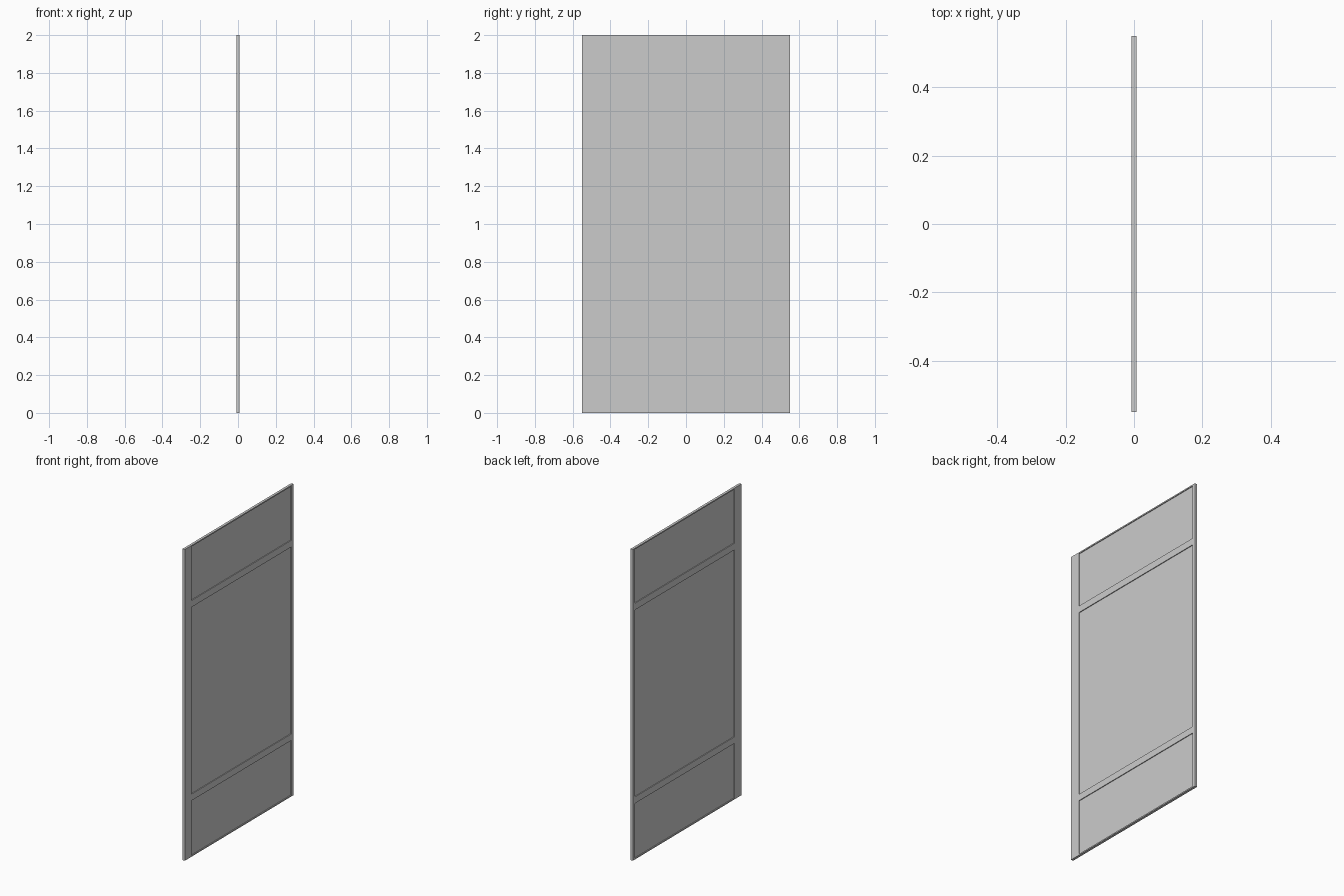
import bpy

if "Cube" in bpy.data.objects:
    bpy.data.objects.remove(bpy.data.objects["Cube"])

T = 0.016                      # frame thickness
HALF_W, HEIGHT = 0.551, 2.0    # outer size
Y0, Y1 = -0.482, 0.531         # opening between the stiles


def box(name, thick, y0, y1, z0, z1):
    bpy.ops.mesh.primitive_cube_add(size=1, location=(0, (y0 + y1) / 2, (z0 + z1) / 2))
    ob = bpy.context.object
    ob.name = name
    ob.scale = (thick, y1 - y0, z1 - z0)
    bpy.ops.object.transform_apply(location=False, rotation=False, scale=True)
    return ob


# Stiles: wide on one side, narrow on the other
box("wide_stile", T, -HALF_W, Y0, 0, HEIGHT)
box("narrow_stile", T, Y1, HALF_W, 0, HEIGHT)

# Rails, bottom to top
rails = [("bottom_rail", 0, 0.008), ("lower_rail", 0.36, 0.402),
         ("upper_rail", 1.603, 1.646), ("top_rail", 1.992, HEIGHT)]
for name, z0, z1 in rails:
    box(name, T, Y0, Y1, z0, z1)

# Thin recessed panels filling the gaps between rails
for name, low, high in zip(("lower_panel", "middle_panel", "upper_panel"), rails, rails[1:]):
    box(name, 0.006, Y0, Y1, low[2], high[1])
